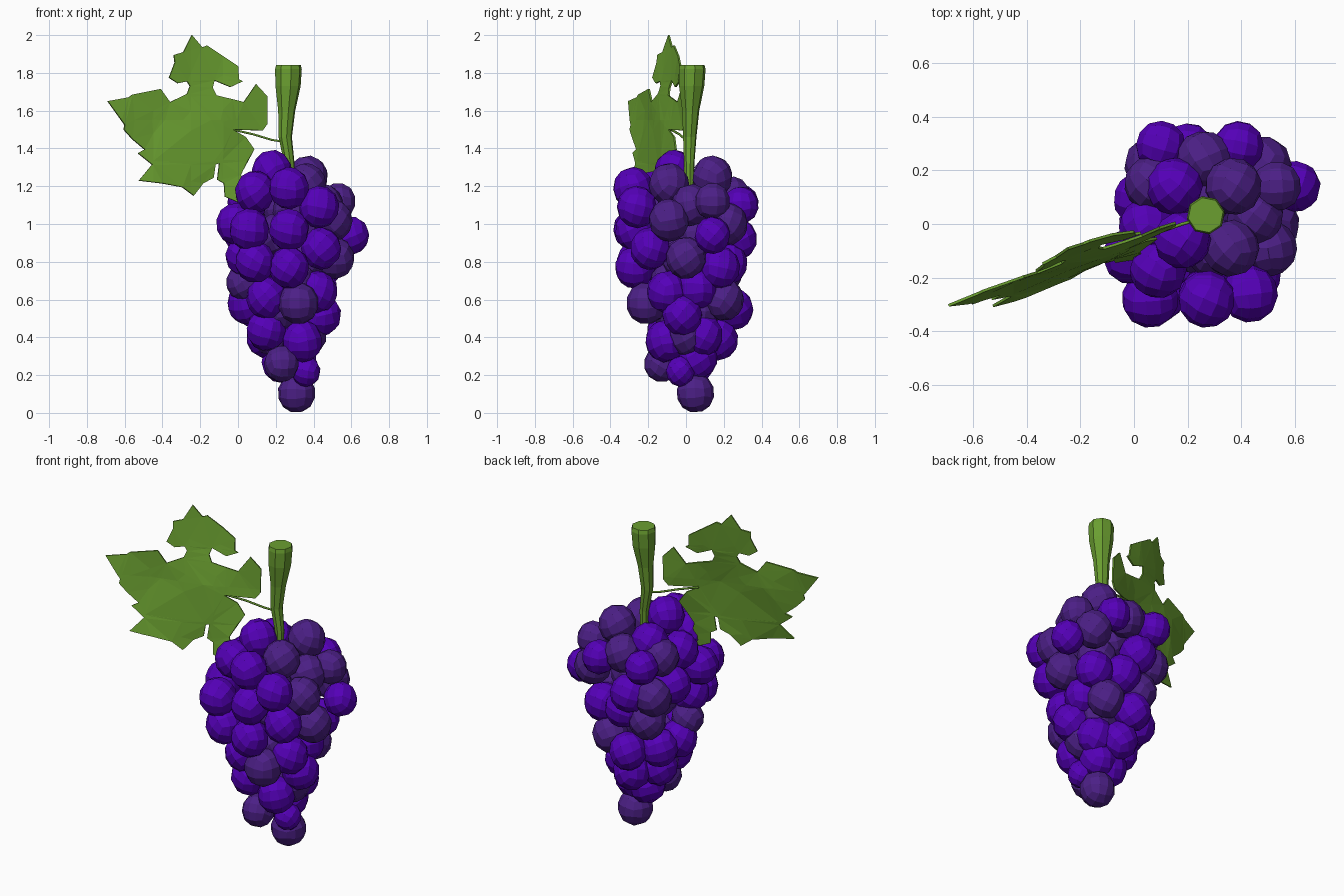
import bpy, bmesh, math, random
from mathutils import Vector, Euler

if "Cube" in bpy.data.objects:
    bpy.data.objects.remove(bpy.data.objects["Cube"])

random.seed(4)


def material(name, rgb):
    m = bpy.data.materials.new(name)
    m.diffuse_color = (*rgb, 1)
    m.use_nodes = True
    m.node_tree.nodes["Principled BSDF"].inputs["Base Color"].default_value = m.diffuse_color
    return m


GREEN = material("leaf green", (0.145, 0.345, 0.03))
VIOLET = material("bright violet", (0.09, 0.0, 0.48))
PLUM = material("dull plum", (0.072, 0.014, 0.24))


def finish(bm, name, mat):
    me = bpy.data.meshes.new(name)
    bm.to_mesh(me)
    bm.free()
    me.materials.append(mat)
    ob = bpy.data.objects.new(name, me)
    bpy.context.collection.objects.link(ob)
    return ob


# Template berry: a cube cut in three each way and rounded into a ball
bm = bmesh.new()
bmesh.ops.create_cube(bm, size=2)
bmesh.ops.subdivide_edges(bm, edges=bm.edges[:], cuts=2, use_grid_fill=True)
bm.verts.index_update()
BALL = [Vector([math.tan(k * math.pi / 4) for k in v.co]).normalized() for v in bm.verts]
BALL_FACES = [[v.index for v in f.verts] for f in bm.faces]
bm.free()


def grapes(name, centres, mat, radius=0.107):
    # Faceted berries, each turned a little differently
    bm = bmesh.new()
    for c in centres:
        r = c[3] + .003 if len(c) > 3 else radius
        turn = Euler([random.uniform(0, 6.28) for _ in range(3)]).to_matrix()
        vs = []
        for p in BALL:
            d = turn @ p * r
            vs.append(bm.verts.new((c[0] + d.x, c[1] + d.y, c[2] + d.z * 1.06)))
        for f in BALL_FACES:
            bm.faces.new([vs[i] for i in f])
    return finish(bm, name, mat)


# Bright berries, front and sides
grapes("bright_front_grapes", [
    (.18, -.06, 1.28), (.09, -.17, 1.17), (.27, -.28, 1.19), (.43, -.26, 1.09),
    (.60, .14, .94, .092), (.27, -.27, .97), (.06, -.28, .97), (-.01, -.12, 1.0),
    (.05, -.01, 1.12), (.09, -.26, .80), (.27, -.27, .77), (.44, -.19, .87),
    (.04, -.10, .83), (.05, .0, .58), (.15, -.16, .61), (.42, -.10, .64),
    (.44, -.02, .52), (.34, -.11, .38), (.15, -.10, .44), (.36, -.03, .22, .074),
    (.42, .06, .66),
], VIOLET)

# Bright berries, back
grapes("bright_back_grapes", [
    (.15, .14, 1.20), (.10, .29, 1.11, .092), (.39, .29, 1.10, .092), (.20, .27, .92),
    (.03, .09, .95), (.27, .22, .79), (.44, .18, .77), (.22, .25, .55),
    (.09, .13, .56), (.25, .17, .39), (.15, .05, .40), (.36, .09, .41),
    (.23, .05, .27), (.31, .06, .29),
], VIOLET)

# Dull berries
grapes("dull_grapes", [
    (.37, .14, 1.25), (.36, -.09, 1.21), (.53, .14, 1.12, .092), (.50, -.09, 1.02),
    (.51, .0, .82), (.03, -.06, .69, .09), (.32, -.21, .58), (.23, -.13, .26, .09),
    (.31, .05, .105, .097), (.07, .15, 1.13), (.26, .24, 1.14), (.48, .22, 1.0),
    (.45, .03, 1.10), (.07, .22, .91), (.13, .19, .74), (.37, .20, .60),
], PLUM)

# Hidden berries that fill the heart of the bunch
grapes("inner_grapes", [
    (.27 + s * .09 * math.cos(i), s * .09 * math.sin(i), .42 + .13 * i, .11)
    for i in range(6) for s in (-1, 1)], PLUM)

# Main stem: eight-sided, flared at the cut end
SIDES = 8
bm = bmesh.new()
rings = []
for x, y, z, r in [(.275, .015, 1.15, .024), (.272, .017, 1.32, .028), (.25, .02, 1.46, .036),
                   (.258, .025, 1.60, .046), (.265, .03, 1.73, .068), (.267, .033, 1.82, .072),
                   (.267, .033, 1.843, .066)]:
    rings.append([bm.verts.new((x + r * math.cos(math.tau * (k + .25) / SIDES),
                                y + r * math.sin(math.tau * (k + .25) / SIDES), z))
                  for k in range(SIDES)])
for a, b in zip(rings, rings[1:]):
    for k in range(SIDES):
        n = (k + 1) % SIDES
        bm.faces.new((a[k], a[n], b[n], b[k]))
bm.faces.new(rings[0][::-1])
bm.faces.new(rings[-1])
finish(bm, "main_stem", GREEN)

# Thin leaf stalk
cu = bpy.data.curves.new("leaf_stalk", 'CURVE')
cu.dimensions = '3D'
cu.bevel_depth = 0.006
cu.bevel_resolution = 1
cu.use_fill_caps = True
path = [(.25, .02, 1.435), (.18, .0, 1.445), (.08, -.035, 1.475), (-.03, -.08, 1.50)]
sp = cu.splines.new('POLY')
sp.points.add(len(path) - 1)
for p, co in zip(sp.points, path):
    p.co = (*co, 1)
cu.materials.append(GREEN)
bpy.context.collection.objects.link(bpy.data.objects.new("leaf_stalk", cu))

# Leaf: lobed outline (x, z), laid on a tilted, gently rippled plane
outline = [
    (-.03, 1.50), (.13, 1.495), (.155, 1.53), (.155, 1.675), (.095, 1.74), (.03, 1.645),
    (-.03, 1.66), (-.115, 1.68), (-.135, 1.72), (-.125, 1.76), (-.04, 1.725), (.025, 1.755),
    (.005, 1.765), (.0, 1.835), (-.165, 1.945), (-.19, 1.935), (-.245, 2.0), (-.29, 1.91),
    (-.34, 1.895), (-.335, 1.855), (-.365, 1.775), (-.32, 1.745), (-.27, 1.755), (-.255, 1.73),
    (-.27, 1.69), (-.36, 1.645), (-.41, 1.715), (-.56, 1.685), (-.58, 1.67), (-.69, 1.65),
    (-.60, 1.525), (-.605, 1.50), (-.56, 1.45), (-.495, 1.395), (-.53, 1.375), (-.455, 1.315),
    (-.525, 1.23), (-.40, 1.215), (-.295, 1.195), (-.235, 1.15), (-.185, 1.215), (-.13, 1.245),
    (-.12, 1.315), (-.10, 1.32), (-.11, 1.235), (-.075, 1.215), (-.07, 1.145), (.0, 1.115),
    (.04, 1.18), (.015, 1.26), (.05, 1.33), (.085, 1.395), (.04, 1.46)]
bm = bmesh.new()
bm.faces.new([bm.verts.new((x, 0, z)) for x, z in outline])
bm.normal_update()
bmesh.ops.triangulate(bm, faces=bm.faces[:])
cuts = [((x, 0, 0), (1, 0, 0)) for x in (-.45, -.25, -.08)]
cuts += [((0, 0, z), (0, 0, 1)) for z in (1.33, 1.55, 1.75)]
for co, no in cuts:
    bmesh.ops.bisect_plane(bm, geom=bm.verts[:] + bm.edges[:] + bm.faces[:],
                           plane_co=co, plane_no=no)
bm.normal_update()
bmesh.ops.triangulate(bm, faces=bm.faces[:])
for v in bm.verts:
    x, z = v.co.x, v.co.z
    v.co.y = -.075 + .356 * x + .14 * (z - 1.5) + .014 * math.sin(11 * x) * math.cos(9 * (z - 1.5))
bmesh.ops.recalc_face_normals(bm, faces=bm.faces[:])
leaf = finish(bm, "leaf", GREEN)
mod = leaf.modifiers.new("thickness", 'SOLIDIFY')
mod.thickness = 0.01
mod.offset = 0
